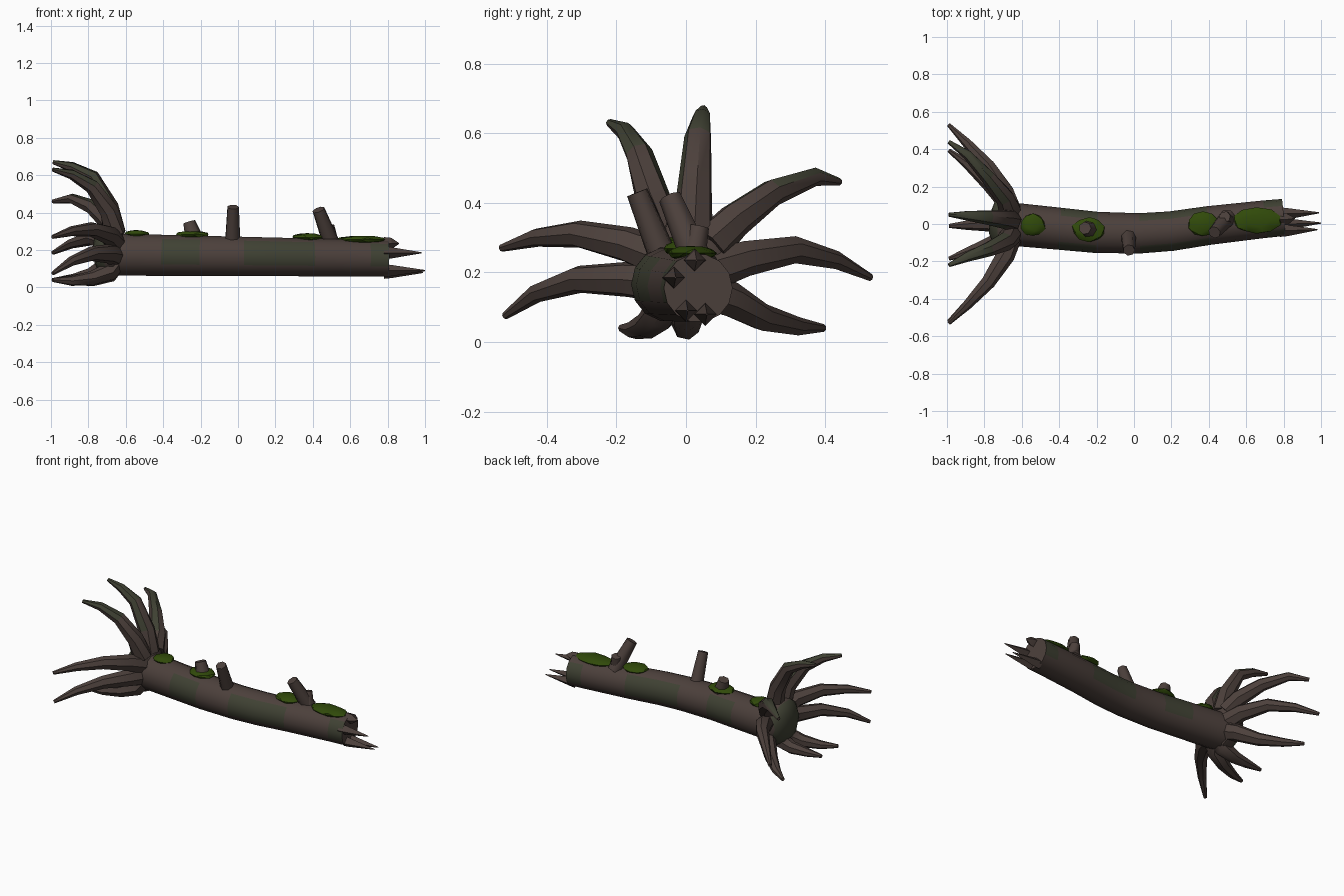
import bpy, bmesh, math, random
from mathutils import Vector, Matrix

random.seed(4)
cube = bpy.data.objects.get("Cube")
if cube:
    bpy.data.objects.remove(cube, do_unlink=True)


def material(name, rgb):
    m = bpy.data.materials.new(name)
    m.use_nodes = True
    m.diffuse_color = (*rgb, 1)
    bsdf = m.node_tree.nodes["Principled BSDF"]
    bsdf.inputs["Base Color"].default_value = (*rgb, 1)
    bsdf.inputs["Roughness"].default_value = 0.95
    return m


BARK = material("bark brown", (0.072, 0.051, 0.044))
TINT = material("mossy bark", (0.050, 0.053, 0.033))
MOSS = material("moss green", (0.030, 0.068, 0.003))


def finish(name, bm, mats, angle=40, rule=None):
    bmesh.ops.recalc_face_normals(bm, faces=bm.faces)
    if rule:
        for f in bm.faces:
            f.material_index = int(rule(f.calc_center_median(), f.normal))
    mesh = bpy.data.meshes.new(name)
    bm.to_mesh(mesh)
    bm.free()
    for m in mats:
        mesh.materials.append(m)
    ob = bpy.data.objects.new(name, mesh)
    bpy.context.collection.objects.link(ob)
    bpy.ops.object.select_all(action='DESELECT')
    ob.select_set(True)
    bpy.context.view_layer.objects.active = ob
    bpy.ops.object.shade_smooth_by_angle(angle=math.radians(angle))
    return ob


def tube(name, points, radii, sides, rule=None, angle=40):
    """Loft rings of the given radii along a path and cap both ends."""
    pts = [Vector(p) for p in points]
    bm = bmesh.new()
    rings = []
    for i, (p, r) in enumerate(zip(pts, radii)):
        tangent = pts[min(i + 1, len(pts) - 1)] - pts[max(i - 1, 0)]
        q = tangent.to_track_quat('Z', 'Y')
        ring = []
        for k in range(sides):
            a = math.tau * k / sides
            ring.append(bm.verts.new(p + q @ Vector((r * math.cos(a), r * math.sin(a), 0))))
        rings.append(ring)
    for a, b in zip(rings, rings[1:]):
        for k in range(sides):
            n = (k + 1) % sides
            bm.faces.new((a[k], a[n], b[n], b[k]))
    bm.faces.new(rings[0])
    bm.faces.new(rings[-1])
    return finish(name, bm, [BARK, TINT], angle, rule)


def blob(name, centre, size, mats, jitter, rule=None, angle=30):
    """Flattened, slightly irregular low-poly ball."""
    bm = bmesh.new()
    bmesh.ops.create_icosphere(bm, subdivisions=2, radius=1)
    for v in bm.verts:
        v.co *= 1 + random.uniform(-jitter, jitter)
    bmesh.ops.transform(bm, verts=bm.verts,
                        matrix=Matrix.Translation(centre) @ Matrix.Diagonal((*size, 1)))
    return finish(name, bm, mats, angle, rule)


# Trunk: gently bent log with faint mossy bands
def trunk_rule(c, n):
    if abs(n.x) > 0.8:
        return False
    band = -0.4 < c.x < -0.2 or 0.03 < c.x < 0.4 or c.x > 0.7
    return band and abs(n.y) > 0.6 and n.z > -0.4


bend = [(-0.66, 0.0), (-0.4, -0.025), (-0.2, -0.045), (0.03, -0.05),
        (0.2, -0.038), (0.4, -0.008), (0.7, 0.026), (0.8, 0.035)]
path = [(x, y, 0.166 - 0.014 * x) for x, y in bend]
tube("trunk", path, [0.108 - 0.011 * x for x, y in bend], 14, trunk_rule)

# Root flare
blob("root_flare", (-0.69, 0, 0.2), (0.09, 0.155, 0.155), [BARK, TINT], 0.05,
     lambda c, n: n.x < -0.5)

# Roots: (y, z) at base, knee, bend and tip
roots = [
    [(0.02, 0.29), (0.025, 0.43), (0.035, 0.59), (0.045, 0.645), (0.05, 0.67)],
    [(0.07, 0.28), (0.14, 0.35), (0.25, 0.43), (0.37, 0.475), (0.44, 0.46)],
    [(0.08, 0.21), (0.17, 0.24), (0.31, 0.265), (0.43, 0.235), (0.53, 0.185)],
    [(0.06, 0.15), (0.13, 0.12), (0.22, 0.07), (0.32, 0.045), (0.395, 0.04)],
    [(0.0, 0.13), (0.0, 0.075), (0.0, 0.045), (-0.005, 0.04), (-0.01, 0.04)],
    [(-0.05, 0.14), (-0.075, 0.08), (-0.11, 0.048), (-0.15, 0.035), (-0.185, 0.04)],
    [(-0.07, 0.17), (-0.17, 0.18), (-0.31, 0.18), (-0.43, 0.14), (-0.52, 0.075)],
    [(-0.07, 0.24), (-0.17, 0.28), (-0.31, 0.31), (-0.43, 0.3), (-0.53, 0.27)],
    [(-0.06, 0.29), (-0.095, 0.41), (-0.135, 0.54), (-0.175, 0.605), (-0.22, 0.63)],
]
root_x = [-0.66, -0.69, -0.78, -0.89, -0.99]
for i, r in enumerate(roots):
    high = r[-1][1] > 0.4
    tube(f"root_{i + 1}", [(x, y, z) for x, (y, z) in zip(root_x, r)],
         [0.06, 0.052, 0.04, 0.027, 0.011], 7,
         lambda c, n, high=high: high and c.x < -0.72 and n.z > 0.2 and n.x > -0.3, 50)

# Broken branch stubs on top
stubs = [
    ("middle_stub", (-0.03, -0.06, 0.23), (-0.027, -0.14, 0.43), 0.043, 0.032),
    ("end_stub", (0.50, 0.035, 0.23), (0.43, -0.045, 0.415), 0.047, 0.034),
    ("small_stub", (-0.235, -0.03, 0.26), (-0.262, -0.022, 0.35), 0.05, 0.034),
    ("side_stub", (0.50, 0.02, 0.24), (0.485, 0.038, 0.33), 0.04, 0.031),
]
for name, a, b, r1, r2 in stubs:
    tube(name, [a, b], [r1, r2], 7, None, 55)

# Moss cushions: x, y, z, half length, half width
cushions = [(-0.54, -0.005, 0.285, 0.066, 0.062), (-0.24, -0.03, 0.282, 0.09, 0.066),
            (0.37, 0.0, 0.268, 0.08, 0.066), (0.655, 0.018, 0.255, 0.13, 0.07)]
for i, (x, y, z, rx, ry) in enumerate(cushions):
    blob(f"moss_{i + 1}", (x, y, z), (rx, ry, 0.022), [MOSS], 0.07)

# Splinters at the broken end: y, z, tip x
splinters = [(0.055, 0.08, 0.99), (0.0, 0.09, 1.0), (-0.035, 0.185, 0.98), (0.025, 0.235, 0.86)]
for i, (y, z, tip) in enumerate(splinters):
    tube(f"splinter_{i + 1}", [(0.78, y, z), (0.82, y, z), (tip, y + 0.005, z)],
         [0.034, 0.03, 0.003], 4, None, 20)
